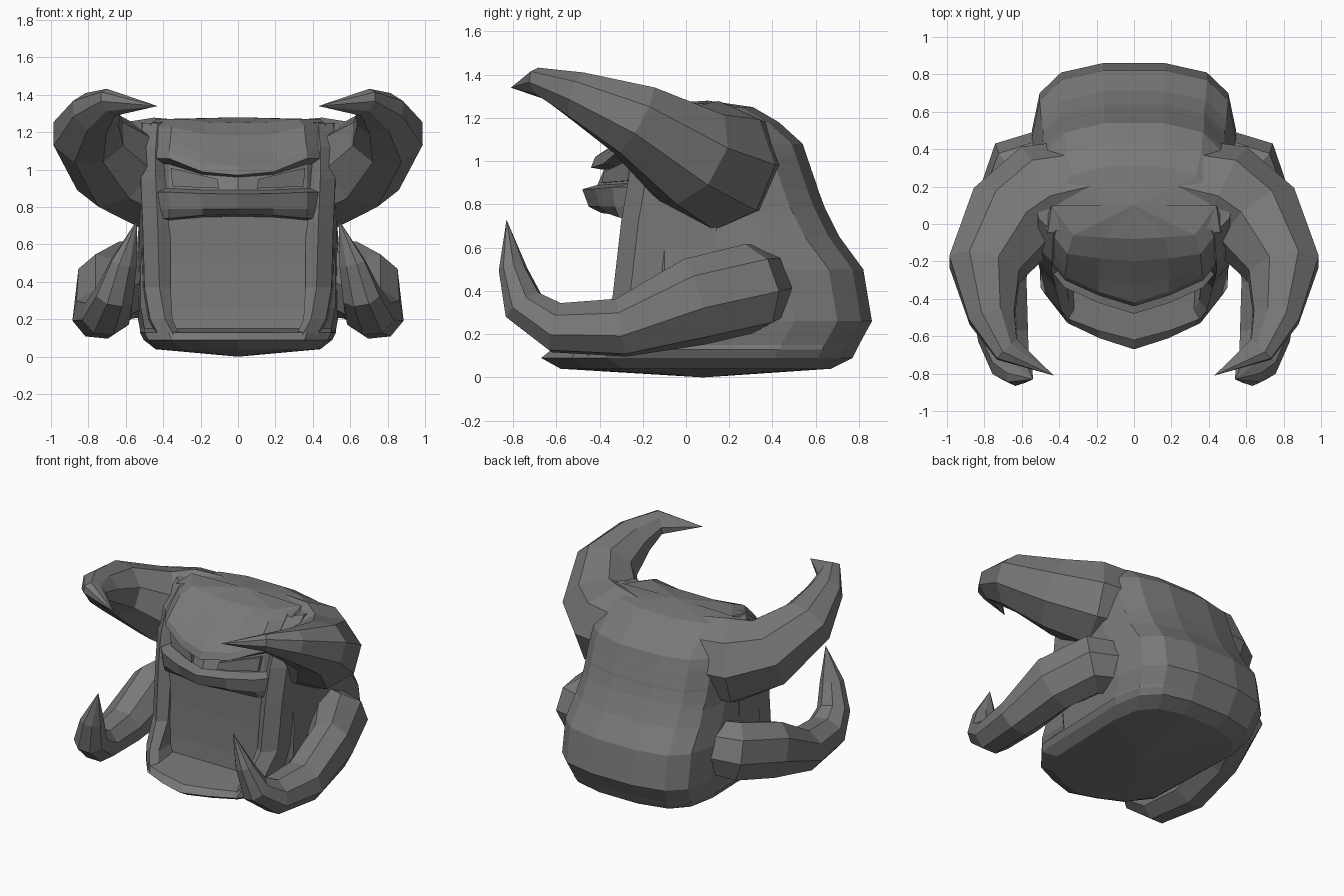
import bpy, bmesh, math
from mathutils import Vector

cube = bpy.data.objects.get("Cube")
if cube:
    bpy.data.objects.remove(cube)

grey = bpy.data.materials.new("dark_grey")
grey.use_nodes = True
colour = (0.19, 0.19, 0.19, 1)
grey.diffuse_color = colour
grey.node_tree.nodes["Principled BSDF"].inputs["Base Color"].default_value = colour


def loft(name, rings, start=None, end=None, mirrored=False):
    """Skin a list of closed rings; each end is a point or a flat cap."""
    bm = bmesh.new()
    loops = [[bm.verts.new(p) for p in ring] for ring in rings]
    count = len(loops[0])
    for low, high in zip(loops, loops[1:]):
        for i in range(count):
            j = (i + 1) % count
            bm.faces.new((low[i], low[j], high[j], high[i]))
    for loop, apex in ((loops[0], start), (loops[-1], end)):
        if apex is None:
            bm.faces.new(loop)
        else:
            tip = bm.verts.new(apex)
            for i in range(count):
                bm.faces.new((loop[i], loop[(i + 1) % count], tip))
    bmesh.ops.recalc_face_normals(bm, faces=bm.faces)
    mesh = bpy.data.meshes.new(name)
    bm.to_mesh(mesh)
    bm.free()
    mesh.materials.append(grey)
    obj = bpy.data.objects.new(name, mesh)
    bpy.context.collection.objects.link(obj)
    if mirrored:
        obj.modifiers.new("mirror", 'MIRROR').use_mirror_merge = False
    return obj


def head_ring(z, width, front, corner, back, rise):
    """Symmetric outline: shaped front, flat sides, rounded back."""
    half = [
        (0, front, z),
        (0.38 * width, front + 0.42 * (corner - front), z + 0.2 * rise),
        (0.74 * width, corner, z + rise),
        (width, corner + 0.16, z + rise),
        (width * 1.05, back - 0.36, z),
        (width * 0.97, back - 0.16, z),
        (width * 0.75, back - 0.05, z),
        (width * 0.32, back, z),
    ]
    return half + [(-x, y, h) for x, y, h in reversed(half[1:])]


# Head shell: chin lip, flat mouth panel, upper lip, eye slot, brow, crown
jaw = [
    (0.04, 0.42, -0.58, -0.45, 0.67, 0),
    (0.09, 0.48, -0.67, -0.53, 0.77, 0),
    (0.13, 0.50, -0.62, -0.50, 0.79, 0),
    (0.15, 0.50, -0.28, -0.28, 0.80, 0),
    (0.26, 0.52, -0.27, -0.27, 0.86, 0),
    (0.50, 0.52, -0.26, -0.26, 0.82, 0),
    (0.65, 0.51, -0.26, -0.26, 0.71, 0),
]
face = [
    (0.75, 0.50, -0.26, -0.26, 0.66, -0.02),
    (0.76, 0.50, -0.39, -0.31, 0.655, -0.02),
    (0.79, 0.50, -0.45, -0.33, 0.64, 0),
    (0.87, 0.50, -0.48, -0.34, 0.61, 0.01),
    (0.89, 0.50, -0.41, -0.24, 0.605, 0.01),
    (0.96, 0.50, -0.38, -0.22, 0.58, 0.07),
    (0.97, 0.50, -0.44, -0.30, 0.577, 0.09),
    (1.02, 0.50, -0.42, -0.28, 0.56, 0.08),
]
crown = [
    (1.08, 0.49, -0.33, -0.24, 0.54, 0.07),
    (1.18, 0.48, -0.20, -0.16, 0.43, 0.05),
    (1.25, 0.44, -0.08, -0.06, 0.31, 0.02),
]
loft("head_shell", [head_ring(*row) for row in jaw + face + crown],
     start=(0, 0.08, 0), end=(0, 0.1, 1.28))

# Cheek guards framing the mouth, flaring forward at the chin, up to the temples
guard = [
    (0.09, 0.30, 0.41, -0.54),
    (0.20, 0.35, 0.47, -0.46),
    (0.37, 0.36, 0.50, -0.34),
    (0.72, 0.36, 0.51, -0.30),
    (0.95, 0.39, 0.52, -0.26),
    (1.12, 0.39, 0.52, -0.20),
    (1.25, 0.40, 0.51, -0.05),
]
loft("cheek_guard", [
    [(inner, front + 0.05, z), (outer - 0.08, front, z), (outer, front + 0.08, z),
     (outer + 0.02, 0.14, z), (inner, 0.14, z)]
    for z, inner, outer, front in guard], mirrored=True)

# Slanted eyes set in the slot under the brow
eye = [(0.10, -0.39, 0.90), (0.35, -0.27, 0.91), (0.36, -0.26, 1.01), (0.11, -0.38, 0.95)]
loft("eye", [eye, [(x, y + 0.05, z) for x, y, z in eye]], mirrored=True)


def tapered_horn(name, stations, tip, sides=8):
    """Sweep an oval along a path, carrying the frame round the bends."""
    path = [Vector(s[:3]) for s in stations] + [Vector(tip)]
    rings = []
    tangent = (path[1] - path[0]).normalized()
    across = tangent.cross(Vector((0, 0, 1))).normalized()
    for i, (*_, wide, tall) in enumerate(stations):
        heading = (path[i + 1] - path[max(i - 1, 0)]).normalized()
        across = tangent.rotation_difference(heading) @ across
        tangent = heading
        up = across.cross(tangent)
        angles = [2 * math.pi * k / sides for k in range(sides)]
        rings.append([path[i] + across * wide * math.cos(a) + up * tall * math.sin(a)
                      for a in angles])
    return loft(name, rings, end=tip, mirrored=True)


# Great upper horns sweeping out, forward and in
tapered_horn("upper_horn", [
    (0.24, 0.20, 0.98, 0.26, 0.28),
    (0.48, 0.14, 0.98, 0.30, 0.30),
    (0.66, 0.01, 1.03, 0.27, 0.25),
    (0.80, -0.24, 1.19, 0.21, 0.18),
    (0.76, -0.50, 1.30, 0.14, 0.11),
    (0.68, -0.67, 1.36, 0.09, 0.06),
], (0.43, -0.81, 1.34))

# Lower tusks running forward and hooking up
tapered_horn("lower_tusk", [
    (0.42, 0.34, 0.42, 0.18, 0.19),
    (0.60, 0.29, 0.41, 0.20, 0.21),
    (0.71, 0.04, 0.35, 0.16, 0.21),
    (0.73, -0.30, 0.23, 0.16, 0.14),
    (0.70, -0.60, 0.23, 0.14, 0.12),
    (0.66, -0.75, 0.33, 0.11, 0.10),
    (0.61, -0.80, 0.50, 0.08, 0.06),
], (0.54, -0.83, 0.73))
